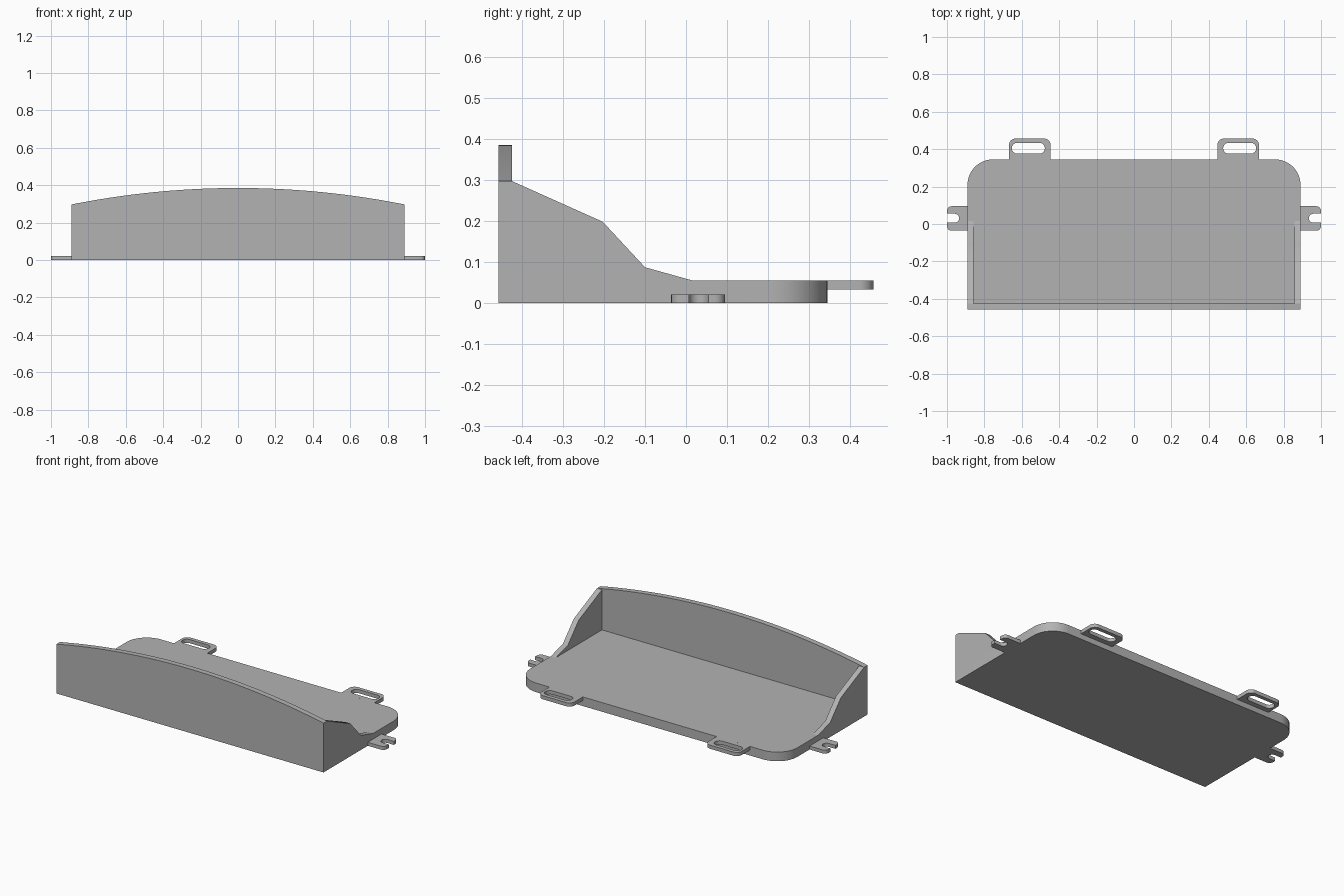
import bpy, bmesh
from math import sin, cos, pi, sqrt
from mathutils import Vector

if "Cube" in bpy.data.objects:
    bpy.data.objects.remove(bpy.data.objects["Cube"])

grey = bpy.data.materials.new("plain grey")
grey.use_nodes = True
grey.diffuse_color = (0.45, 0.45, 0.45, 1)
grey.node_tree.nodes["Principled BSDF"].inputs["Base Color"].default_value = (0.45, 0.45, 0.45, 1)

# Main dimensions
W, FRONT, BACK = 0.89, -0.457, 0.345
WALL, FLOOR = 0.033, 0.055


def finish(name, bm):
    bmesh.ops.recalc_face_normals(bm, faces=bm.faces)
    mesh = bpy.data.meshes.new(name)
    bm.to_mesh(mesh)
    bm.free()
    mesh.materials.append(grey)
    ob = bpy.data.objects.new(name, mesh)
    bpy.context.collection.objects.link(ob)
    bpy.ops.object.select_all(action='DESELECT')
    ob.select_set(True)
    bpy.context.view_layer.objects.active = ob
    bpy.ops.object.shade_smooth_by_angle(angle=0.5)


def prism(name, points, offset):
    """Extrude a flat outline of 3D points along an offset."""
    bm = bmesh.new()
    face = bm.faces.new([bm.verts.new(p) for p in points])
    new = bmesh.ops.extrude_face_region(bm, geom=[face], use_keep_orig=True)["geom"]
    bmesh.ops.translate(bm, vec=offset, verts=[v for v in new if isinstance(v, bmesh.types.BMVert)])
    finish(name, bm)


def arc(cx, cy, r, start, end, n=12):
    return [(cx + r * cos(start + (end - start) * i / n),
             cy + r * sin(start + (end - start) * i / n)) for i in range(n + 1)]


def rounded(x0, x1, y0, y1, r_front, r_back):
    """Rounded rectangle, anticlockwise from the front left corner."""
    a, b = r_front, r_back
    return (arc(x0 + a, y0 + a, a, pi, 1.5 * pi) + arc(x1 - a, y0 + a, a, 1.5 * pi, 2 * pi)
            + arc(x1 - b, y1 - b, b, 0, pi / 2) + arc(x0 + b, y1 - b, b, pi / 2, pi))


def ring(name, outer, inner, z0, z1):
    """Flat plate with a hole, from two outlines of equal length."""
    bm = bmesh.new()
    loops = [[bm.verts.new((x, y, z)) for x, y in pts]
             for pts, z in ((outer, z0), (outer, z1), (inner, z1), (inner, z0))]
    n = len(outer)
    for k in range(4):
        a, b = loops[k], loops[(k + 1) % 4]
        for i in range(n):
            j = (i + 1) % n
            bm.faces.new((a[i], a[j], b[j], b[i]))
    bmesh.ops.remove_doubles(bm, verts=bm.verts, dist=0.0003)
    finish(name, bm)


# Floor with rounded back corners
r = 0.135
floor = [(-W, FRONT), (W, FRONT)] + arc(W - r, BACK - r, r, 0, pi / 2) + arc(r - W, BACK - r, r, pi / 2, pi)
prism("floor", [(x, y, 0) for x, y in floor], Vector((0, 0, FLOOR)))

# Front wall with a shallow arched top
end_z, rise = 0.297, 0.088
R = (W * W + rise * rise) / (2 * rise)
steps = 40
crown = []
for i in range(steps + 1):
    x = W - 2 * W * i / steps
    crown.append((x, FRONT, end_z + rise - R + sqrt(R * R - x * x)))
prism("front_wall", [(-W, FRONT, FLOOR), (W, FRONT, FLOOR)] + crown, Vector((0, WALL, 0)))

slope = [(FRONT + WALL, FLOOR), (0.015, FLOOR), (-0.1, 0.087), (-0.203, 0.198), (FRONT + WALL, end_z)]
for side, s in (("left", 1), ("right", -1)):
    # Sloping side wall
    prism(side + "_side_wall", [(s * W, y, z) for y, z in slope], Vector((-s * WALL, 0, 0)))

    # Slotted strap loop at the back
    outer = rounded(0.446, 0.668, BACK, 0.457, 0.0001, 0.035)
    hole = rounded(0.477, 0.653, 0.376, 0.434, 0.0288, 0.0288)
    ring(side + "_strap_loop", [(s * x, y) for x, y in outer],
         [(s * x, y) for x, y in hole], 0.033, FLOOR)

    # Open forked lug at the side
    y0, y1, c, h = -0.036, 0.095, 0.031, 0.024
    q = 0.025
    fork = ([(W, y0)] + arc(1 - q, y0 + q, q, -pi / 2, 0, 6) + [(1, c - h)]
            + arc(0.959, c, h, 1.5 * pi, pi / 2) + [(1, c + h)]
            + arc(1 - q, y1 - q, q, 0, pi / 2, 6) + [(W, y1)])
    prism(side + "_fork_lug", [(s * x, y, 0) for x, y in fork], Vector((0, 0, 0.021)))
